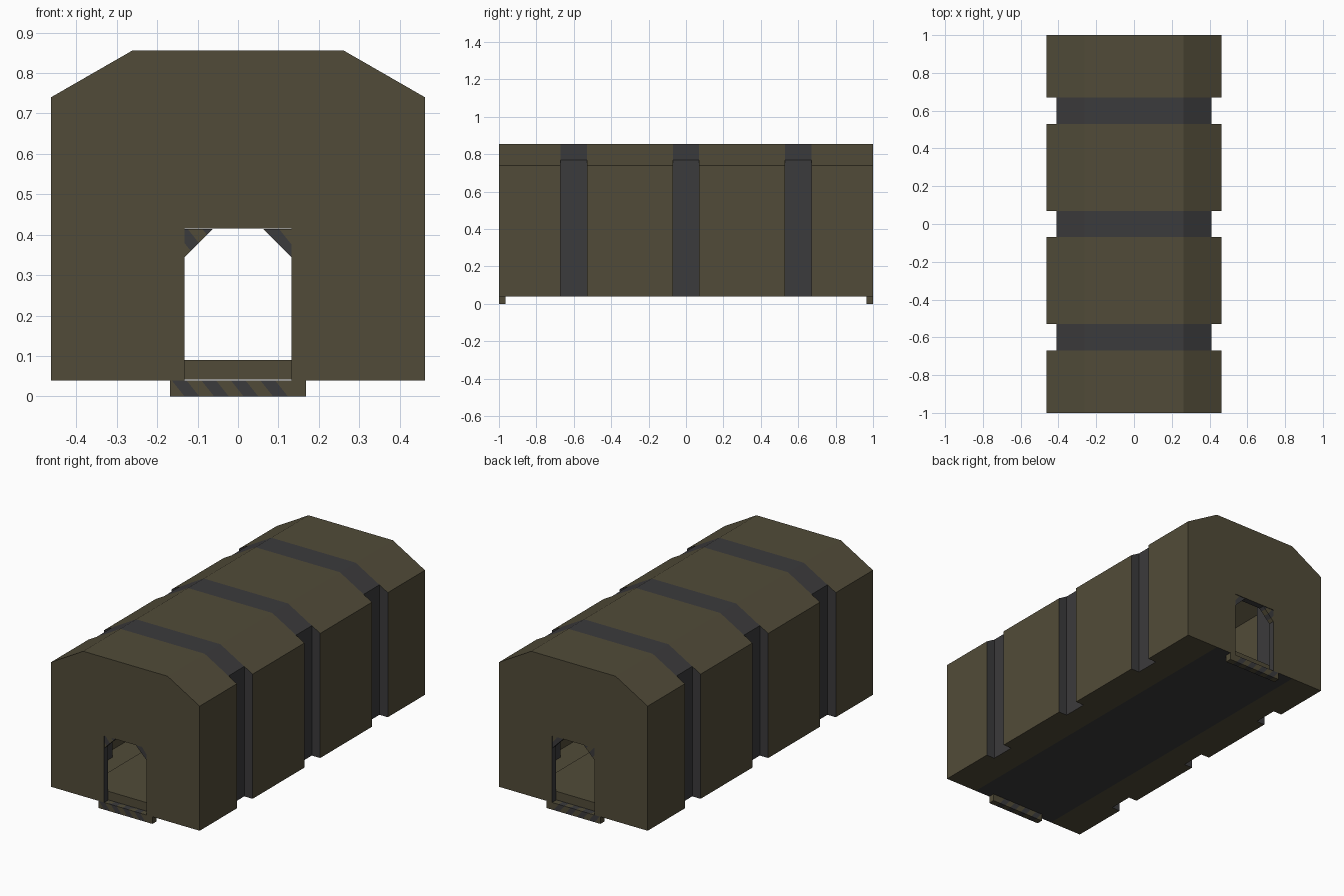
import bpy, bmesh
from mathutils import Vector

if "Cube" in bpy.data.objects:
    bpy.data.objects.remove(bpy.data.objects["Cube"])


def material(name, rgb):
    m = bpy.data.materials.new(name)
    m.diffuse_color = (*rgb, 1)
    m.use_nodes = True
    m.node_tree.nodes["Principled BSDF"].inputs["Base Color"].default_value = m.diffuse_color
    return m


OLIVE = material("olive", (0.083, 0.071, 0.040))
GREY = material("dark_grey", (0.044, 0.043, 0.045))


def finish(bm, name):
    me = bpy.data.meshes.new(name)
    bm.to_mesh(me)
    bm.free()
    me.materials.append(OLIVE)
    me.materials.append(GREY)
    ob = bpy.data.objects.new(name, me)
    bpy.context.collection.objects.link(ob)
    return ob


def prism(bm, outline, y0, y1):
    """Extrude an x/z outline between two y positions."""
    a = [bm.verts.new((x, y0, z)) for x, z in outline]
    b = [bm.verts.new((x, y1, z)) for x, z in outline]
    n = len(a)
    bm.faces.new(a)
    bm.faces.new(b[::-1])
    for i in range(n):
        j = (i + 1) % n
        bm.faces.new((a[i], b[i], b[j], a[j]))
    bmesh.ops.recalc_face_normals(bm, faces=bm.faces[:])


def hazard_stripes(bm, lean, start, pitch, count):
    """Cut slanted bands and colour every other one grey."""
    normal = Vector((1, 0, lean))
    for k in range(count):
        bmesh.ops.bisect_plane(bm, geom=bm.verts[:] + bm.edges[:] + bm.faces[:],
                               plane_co=Vector((start + k * pitch, 0, 0)), plane_no=normal)
    for f in bm.faces:
        c = f.calc_center_median()
        band = int((c.x + lean * c.z - start) // pitch)
        f.material_index = 1 if band % 2 == 0 and 0 <= band < count else 0


# Hull: one ring of points lofted along y, narrowed at the three ribs
def ring(wall, shoulder):
    half = [(wall, 0.04), (wall, shoulder), (0.262, 0.855)]
    return [(-x, z) for x, z in half] + half[::-1] + [(0.262, 0.04), (-0.262, 0.04)]


WIDE, NARROW = ring(0.462, 0.74), ring(0.41, 0.77)
stations = [(-1, WIDE)]
for c in (-0.6, 0, 0.6):
    stations += [(c - 0.07, WIDE), (c - 0.07, NARROW), (c + 0.07, NARROW), (c + 0.07, WIDE)]
stations += [(1, WIDE)]

bm = bmesh.new()
rows = [[bm.verts.new((x, y, z)) for x, z in prof] for y, prof in stations]
for (a, pa), (b, pb) in zip(zip(rows, stations), zip(rows[1:], stations[1:])):
    rib = pa[1] is NARROW or pb[1] is NARROW
    flat_step = pa[0] == pb[0]
    for i in range(8):
        if flat_step and i not in (0, 1, 3, 4):
            continue                      # roof and underside run straight through
        j = (i + 1) % 8
        f = bm.faces.new((a[i], a[j], b[j], b[i]))
        f.material_index = 1 if i == 6 or (rib and i < 5) else 0
bmesh.ops.remove_doubles(bm, verts=bm.verts[:], dist=0.0005)
bmesh.ops.dissolve_degenerate(bm, edges=bm.edges[:], dist=0.0005)
bmesh.ops.recalc_face_normals(bm, faces=bm.faces[:])
finish(bm, "hull")

# Raised walkway inside, with its low front and back risers
bm = bmesh.new()
path = [(-0.965, 0.042), (-0.965, 0.09), (0.965, 0.09), (0.965, 0.042)]
left = [bm.verts.new((-0.262, y, z)) for y, z in path]
right = [bm.verts.new((0.262, y, z)) for y, z in path]
for i in range(3):
    bm.faces.new((left[i], right[i], right[i + 1], left[i + 1]))
finish(bm, "walkway")

DOOR = [(0.132, 0.04), (0.132, 0.415), (-0.132, 0.415), (-0.132, 0.04)]
for side, tag in ((-1, "front"), (1, "back")):
    y0, y1 = side, side * 0.965

    # End wall with the doorway cut out
    bm = bmesh.new()
    f = bm.faces.new([bm.verts.new((x, y0, z)) for x, z in WIDE[:6] + DOOR])
    f.normal_update()
    if f.normal.y * side < 0:
        f.normal_flip()
    bmesh.ops.triangulate(bm, faces=bm.faces[:])
    finish(bm, tag + "_end_wall")

    # Door lining
    bm = bmesh.new()
    a = [bm.verts.new((x, y0, z)) for x, z in DOOR]
    b = [bm.verts.new((x, y1, z)) for x, z in DOOR]
    for i in range(3):
        f = bm.faces.new((a[i], a[i + 1], b[i + 1], b[i]))
        f.normal_update()
        if f.normal.dot(Vector((0, 0, 0.2)) - f.calc_center_median()) < 0:
            f.normal_flip()
        f.material_index = 1
    finish(bm, tag + "_door_lining")

    # Striped corner braces at the top of the doorway
    for s, hand in ((-1, "left"), (1, "right")):
        bm = bmesh.new()
        prism(bm, [(s * 0.063, 0.414), (s * 0.132, 0.414), (s * 0.132, 0.345)],
              side * 0.998, y1)
        hazard_stripes(bm, 0.8, 0.171 if s < 0 else 0.397, 0.036, 5)
        finish(bm, f"{tag}_{hand}_corner_brace")

    # Striped threshold step
    bm = bmesh.new()
    prism(bm, [(-0.168, 0), (0.168, 0), (0.168, 0.04), (-0.168, 0.04)], y0, y1)
    hazard_stripes(bm, 0.8, -0.132, 0.0365, 8)
    finish(bm, tag + "_threshold")
